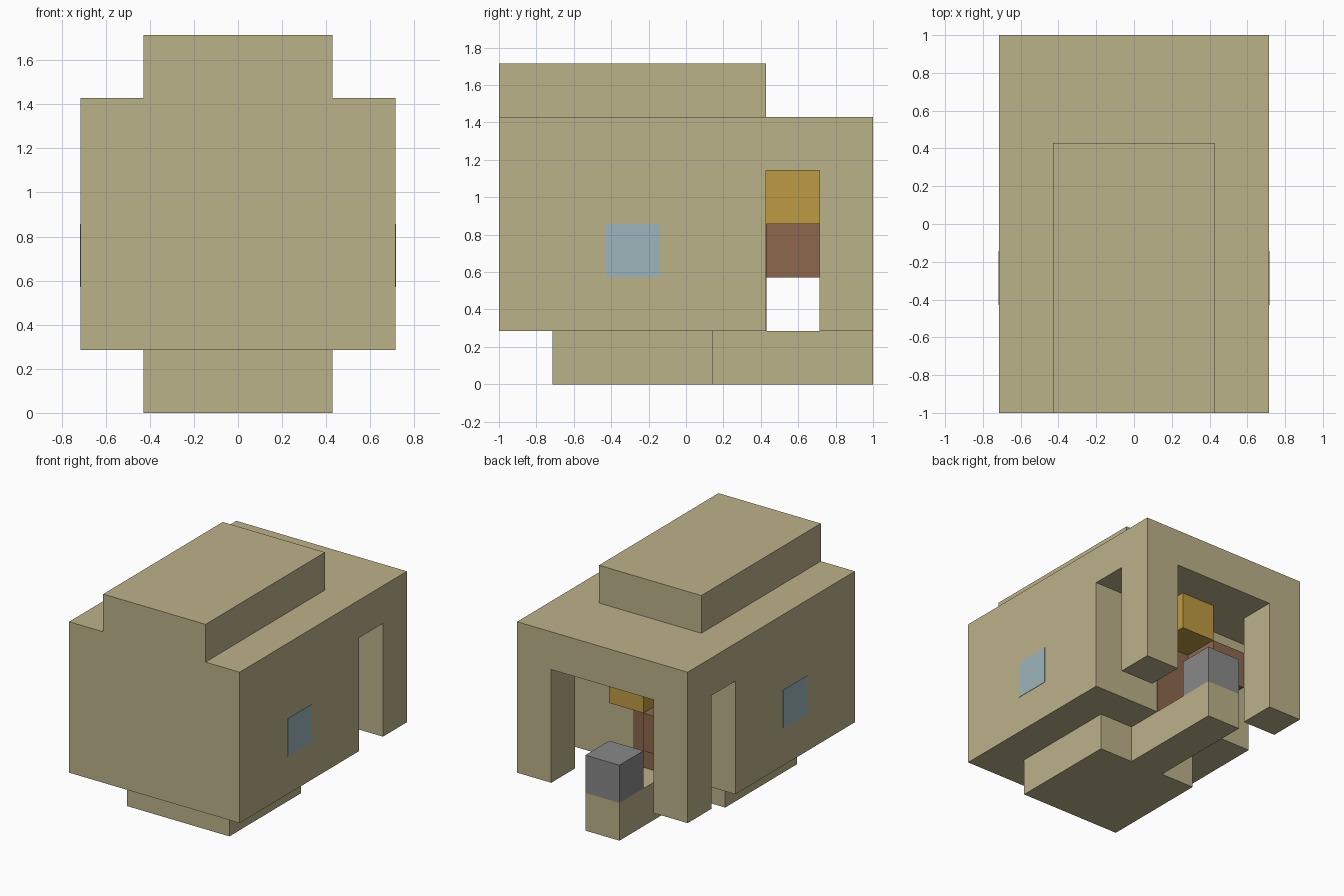
import bpy
from mathutils import Vector

old = bpy.data.objects.get("Cube")
if old:
    bpy.data.objects.remove(old, do_unlink=True)

CELL = 2 / 7                      # one block; the model is 5 x 7 x 6 blocks
ORIGIN = Vector((-2.5, -3.5, 0))  # block corner that sits at the front right


def make_material(name, rgb):
    mat = bpy.data.materials.new(name)
    mat.use_nodes = True
    color = (*rgb, 1.0)
    mat.diffuse_color = color
    mat.node_tree.nodes["Principled BSDF"].inputs["Base Color"].default_value = color
    return mat


sand = make_material("sand", (0.50, 0.445, 0.255))
glass = make_material("pale_blue", (0.337, 0.462, 0.503))
wood = make_material("brown", (0.27, 0.138, 0.076))
gold = make_material("gold", (0.515, 0.328, 0.058))
stone = make_material("grey", (0.25, 0.25, 0.25))


def box(name, low, high, mat=None):
    """Box between two corners given in block units."""
    a, b = ((Vector(p) + ORIGIN) * CELL for p in (low, high))
    bpy.ops.mesh.primitive_cube_add(size=1, location=(a + b) / 2)
    obj = bpy.context.object
    obj.name = obj.data.name = name
    obj.scale = b - a
    bpy.ops.object.transform_apply(location=False, rotation=False, scale=True)
    if mat:
        obj.data.materials.append(mat)
    return obj


def carve(target, cutter):
    """Cut one box out of another and drop the cutter."""
    cutter.hide_render = True
    mod = target.modifiers.new("cut", 'BOOLEAN')
    mod.operation = 'DIFFERENCE'
    mod.solver = 'EXACT'
    mod.object = cutter
    bpy.context.view_layer.objects.active = target
    bpy.ops.object.modifier_apply(modifier=mod.name)
    bpy.data.objects.remove(cutter, do_unlink=True)


# Main body with an open porch at the back, leaving two corner posts
body = box("body", (0, 0, 1), (5, 7, 5), sand)
carve(body, box("porch_side_cutter", (-1, 5, 0), (6, 6, 4)))
carve(body, box("porch_back_cutter", (1, 5.5, 0), (4, 8, 4)))

# Roof and floor slabs, path behind the door
box("roof_block", (1, 0, 5), (4, 5, 6), sand)
box("base_block", (1, 1, 0), (4, 4, 1), sand)
box("path", (2, 4, 0), (3, 7, 1), sand)

# Blocks in the porch
box("path_end_block", (2, 6, 1), (3, 7, 2), stone)
box("lamp_block", (2, 5, 3), (3, 6, 4), gold)
box("sign_block", (1, 5, 2), (2, 6, 3), wood)

# Flush door and side windows as thin plates
T = 0.01
box("door", (2, 5 - T, 1), (3, 5 + T, 3), wood)
for side, x in (("right", 0), ("left", 5)):
    box(side + "_window", (x - T, 2, 2), (x + T, 3, 3), glass)
